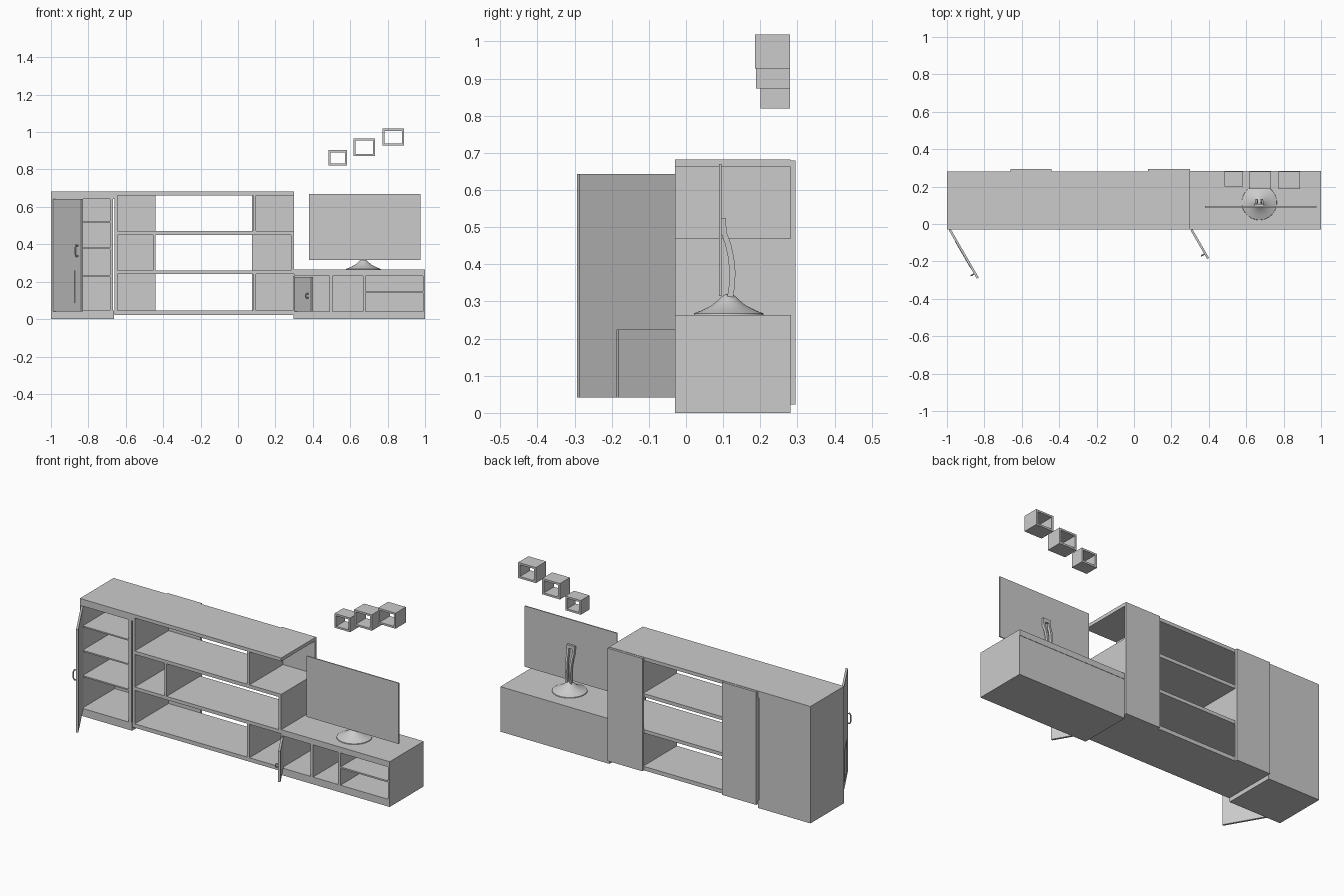
import bpy, bmesh, math
from mathutils import Matrix, Vector

if "Cube" in bpy.data.objects:
    bpy.data.objects.remove(bpy.data.objects["Cube"])

F, B = -0.03, 0.281   # front and back of the carcass


def mesh_object(name, bm):
    bmesh.ops.recalc_face_normals(bm, faces=bm.faces[:])
    me = bpy.data.meshes.new(name)
    bm.to_mesh(me)
    bm.free()
    ob = bpy.data.objects.new(name, me)
    bpy.context.collection.objects.link(ob)
    return ob


def box(name, x0, x1, z0, z1, y0=F, y1=B):
    bm = bmesh.new()
    size = Matrix.Diagonal((x1 - x0, y1 - y0, z1 - z0, 1))
    centre = Matrix.Translation(((x0 + x1) / 2, (y0 + y1) / 2, (z0 + z1) / 2))
    bmesh.ops.create_cube(bm, size=1, matrix=centre @ size)
    return mesh_object(name, bm)


def smooth(ob):
    bpy.ops.object.select_all(action='DESELECT')
    ob.select_set(True)
    bpy.context.view_layer.objects.active = ob
    bpy.ops.object.shade_smooth_by_angle()


def tube(name, points, radius):
    cu = bpy.data.curves.new(name, 'CURVE')
    cu.dimensions = '3D'
    cu.bevel_depth = radius
    cu.bevel_resolution = 2
    cu.use_fill_caps = True
    sp = cu.splines.new('POLY')
    sp.points.add(len(points) - 1)
    for p, co in zip(sp.points, points):
        p.co = (*co, 1)
    ob = bpy.data.objects.new(name, cu)
    bpy.context.collection.objects.link(ob)
    return ob


# Tall left cabinet with shelves
box("tall_cabinet_left_side", -1, -0.985, 0.04, 0.642)
box("tall_cabinet_right_side", -0.685, -0.668, 0.04, 0.642)
box("tall_cabinet_plinth", -1, -0.663, 0, 0.045)
box("tall_cabinet_top", -1, -0.66, 0.642, 0.682)
box("tall_cabinet_back", -0.985, -0.685, 0.045, 0.642, B - 0.01, B)
for i, z in enumerate((0.23, 0.378, 0.52)):
    box(f"tall_cabinet_shelf_{i}", -0.985, -0.685, z - 0.004, z + 0.004, F + 0.005, B - 0.01)

# Open middle shelving
for i, (z0, z1) in enumerate(((0.022, 0.045), (0.24, 0.26), (0.45, 0.47), (0.662, 0.682))):
    box(f"middle_shelf_{i}", -0.66, 0.30, z0, z1)
box("middle_left_side", -0.66, -0.645, 0.045, 0.662)
box("middle_lower_divider", 0.08, 0.095, 0.045, 0.24)
box("middle_left_divider", -0.455, -0.44, 0.26, 0.45)
box("middle_right_side", 0.284, 0.30, 0.26, 0.45)
box("middle_upper_divider", 0.08, 0.095, 0.47, 0.662)
box("rear_panel_left", -0.66, -0.44, 0.022, 0.68, B, 0.295)
box("rear_panel_right", 0.075, 0.30, 0.022, 0.68, B, 0.295)

# Low right cabinet
box("low_cabinet_plinth", 0.298, 1, 0, 0.042)
box("low_cabinet_top", 0.30, 1, 0.23, 0.264, F, B + 0.002)
box("low_cabinet_back", 0.30, 0.992, 0.042, 0.23, B - 0.01, B)
for n, x0, x1 in (("left_side", 0.294, 0.304), ("divider_a", 0.49, 0.505),
                  ("divider_b", 0.668, 0.682), ("right_side", 0.99, 1)):
    box("low_cabinet_" + n, x0, x1, 0.042, 0.23)
box("low_cabinet_shelf", 0.682, 0.99, 0.139, 0.148, F + 0.002, B - 0.01)


# Doors swung open, each with a bowed handle on the outer face
def door(name, hinge_x, width, z0, z1, handle_z, handle_h):
    swing = Matrix.Translation((hinge_x, F, 0)) @ Matrix.Rotation(math.radians(-60), 4, 'Z')
    parts = [box(name + "_leaf", 0, width, z0, z1, -0.006, 0.006)]
    u, h = width - 0.03, handle_h / 2
    path = [(u, -0.006 - d, handle_z + t * h) for d, t in
            ((0, -0.9), (0.012, -1), (0.017, -0.6), (0.017, 0.6), (0.012, 1), (0, 0.9))]
    parts.append(tube(name + "_handle", path, 0.004))
    for p in parts:
        p.matrix_world = swing
    return swing


swing = door("tall_door", -0.985, 0.3, 0.042, 0.643, 0.365, 0.06)
box("tall_door_panel", 0.07, 0.235, 0.085, 0.26, -0.008, -0.005).matrix_world = swing
door("low_door", 0.307, 0.178, 0.042, 0.224, 0.125, 0.022)

# Flat screen
box("screen", 0.38, 0.975, 0.315, 0.67, 0.089, 0.095)

# Turned flared stand base
bm = bmesh.new()
profile = [(0, 0.264), (0.094, 0.264), (0.093, 0.268), (0.07, 0.277), (0.045, 0.29),
           (0.028, 0.304), (0.018, 0.314), (0.01, 0.319), (0, 0.32)]
vs = [bm.verts.new((r, 0, z)) for r, z in profile]
es = [bm.edges.new(p) for p in zip(vs, vs[1:])]
bmesh.ops.spin(bm, geom=vs + es, axis=(0, 0, 1), cent=(0, 0, 0), angle=2 * math.pi, steps=40)
bmesh.ops.remove_doubles(bm, verts=bm.verts[:], dist=1e-4)
base = mesh_object("stand_base", bm)
base.location = (0.67, 0.115, 0)
smooth(base)

# Curved two-pronged neck: centre path (y, z) with half width of each prong's outer edge
path = [(0.118, 0.305, 0.018), (0.124, 0.345, 0.018), (0.125, 0.38, 0.019), (0.121, 0.42, 0.020),
        (0.113, 0.455, 0.022), (0.102, 0.485, 0.024), (0.1, 0.505, 0.025), (0.1, 0.525, 0.025)]
for side, name in ((-1, "neck_prong_left"), (1, "neck_prong_right")):
    bm = bmesh.new()
    rings = []
    for y, z, w in path:
        rings.append([bm.verts.new((0.67 + side * a, y + d, z)) for a, d in
                      ((w, -0.008), (w, 0.008), (w - 0.012, 0.008), (w - 0.012, -0.008))])
    for r, s in zip(rings, rings[1:]):
        for i in range(4):
            j = (i + 1) % 4
            bm.faces.new((r[i], r[j], s[j], s[i]))
    bm.faces.new(rings[0])
    bm.faces.new(rings[-1])
    smooth(mesh_object(name, bm))
box("neck_head", 0.65, 0.69, 0.505, 0.525, 0.093, 0.107)

# Three open wall cubes
for i, (x0, x1, z0, z1, y0) in enumerate(((0.483, 0.583, 0.82, 0.903, 0.2),
                                          (0.618, 0.732, 0.873, 0.966, 0.188),
                                          (0.773, 0.887, 0.927, 1.018, 0.186))):
    t = 0.011
    n = f"wall_cube_{i}_"
    box(n + "bottom", x0, x1, z0, z0 + t, y0, 0.28)
    box(n + "top", x0, x1, z1 - t, z1, y0, 0.28)
    box(n + "left", x0, x0 + t, z0 + t, z1 - t, y0, 0.28)
    box(n + "right", x1 - t, x1, z0 + t, z1 - t, y0, 0.28)
